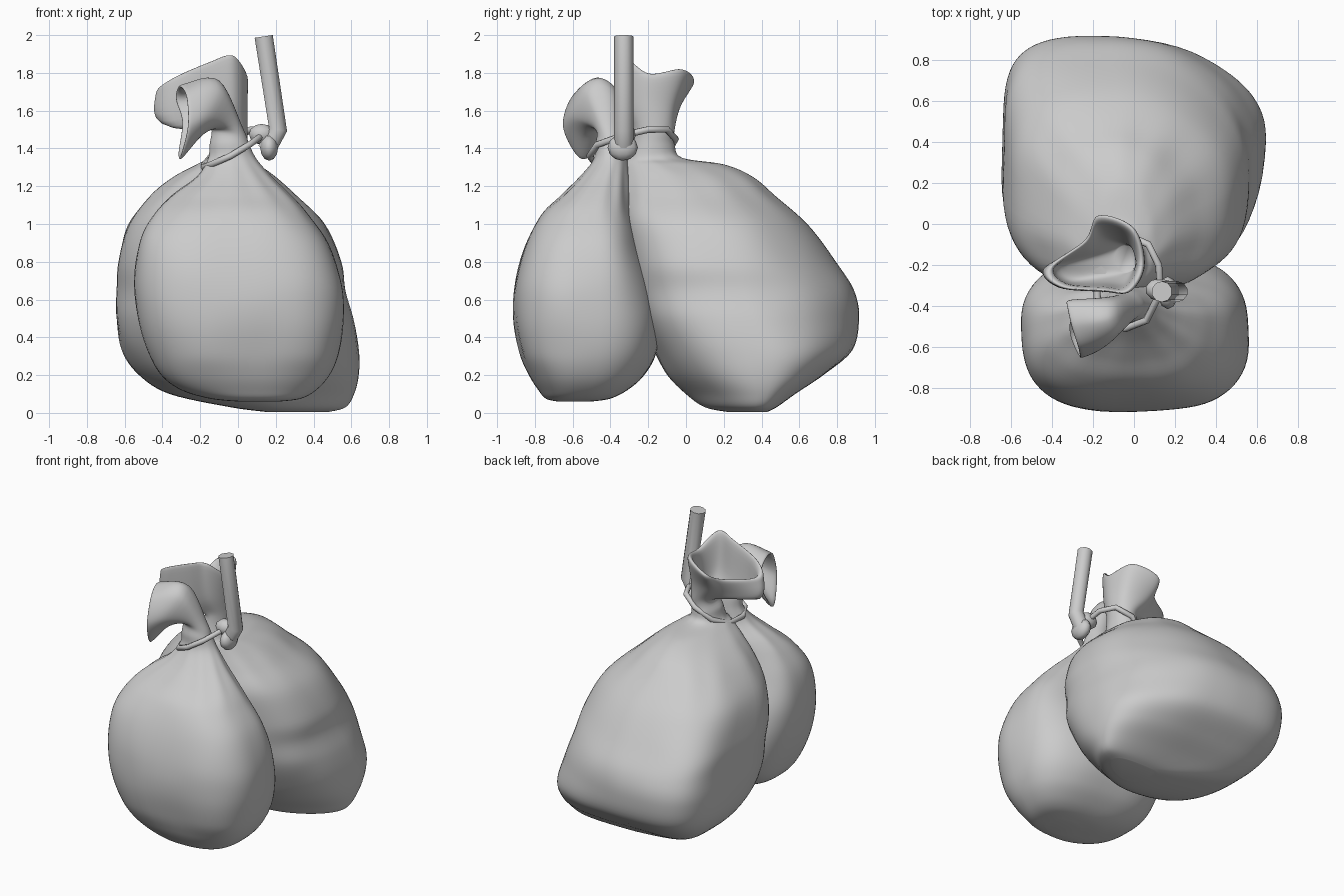
import bpy, bmesh, math
from mathutils import Vector, noise

if "Cube" in bpy.data.objects:
    bpy.data.objects.remove(bpy.data.objects["Cube"])

N = 72  # vertices around each sack


def spline(p0, p1, p2, p3, t):
    return 0.5 * (2 * p1 + (p2 - p0) * t + (2 * p0 - 5 * p1 + 4 * p2 - p3) * t * t
                  + (3 * p1 - p0 - 3 * p2 + p3) * t ** 3)


def section(z, x0, x1, y0, y1, cx, cy, low, high):
    """Ring with its own extent and squareness in each quadrant."""
    ring = []
    for i in range(N):
        a = 2 * math.pi * i / N
        c, s = math.cos(a), math.sin(a)
        q = int(4 * i / N)
        n = low[q] + (high[q] - low[q]) * min(1, z / 0.5)
        # relax to a round section near the neck
        n = 2 + (n - 2) * max(0, min(1, (1.3 - z) / 0.4))
        rx = (x1 - cx) if c > 0 else (cx - x0)
        ry = (y1 - cy) if s > 0 else (cy - y0)
        ring.append(Vector((cx + math.copysign(abs(c) ** (2 / n), c) * rx,
                            cy + math.copysign(abs(s) ** (2 / n), s) * ry, z)))
    return ring


def outline(points):
    """Smooth closed ring through a few control points."""
    p = [Vector(q) for q in points]
    m = len(p)
    ring = []
    for i in range(N):
        u = i * m / N
        k = int(u)
        ring.append(spline(p[k - 1], p[k], p[(k + 1) % m], p[(k + 2) % m], u - k))
    return ring


def centre(ring):
    return sum(ring, Vector()) / len(ring)


def shrink(ring, f):
    c = centre(ring)
    return [c + (v - c) * f for v in ring]


def loft(name, rings, steps, wrinkle, seed):
    """Skin a smooth surface through the rings, with pleats and cloth lumps."""
    full = []
    last = len(rings) - 1
    for k in range(last):
        a, b, c, d = rings[max(k - 1, 0)], rings[k], rings[k + 1], rings[min(k + 2, last)]
        for s in range(steps):
            full.append([spline(*q, s / steps) for q in zip(a, b, c, d)])
    full.append(rings[last])
    bm = bmesh.new()
    rows = []
    for ring in full:
        c = centre(ring)
        row = []
        for i, v in enumerate(ring):
            pleat = math.exp(-((c.z - 1.17) / 0.13) ** 2) * math.sin(11 * 2 * math.pi * i / N + seed)
            lump = noise.noise(v * 3.2 + Vector((seed, 0, 0))) * min(1, max(0, 1.4 - c.z) * 3)
            lump *= min(1, 0.15 + c.z * 3)
            out = (v - c).normalized() if (v - c).length > 1e-6 else Vector()
            row.append(bm.verts.new(v + out * (pleat * 0.004 + lump * wrinkle)))
        rows.append(row)
    for r0, r1 in zip(rows, rows[1:]):
        for i in range(N):
            j = (i + 1) % N
            bm.faces.new((r0[i], r0[j], r1[j], r1[i]))
    bm.faces.new(rows[0][::-1])
    bm.faces.new(rows[-1])
    me = bpy.data.meshes.new(name)
    bm.to_mesh(me)
    bm.free()
    me.shade_smooth()
    ob = bpy.data.objects.new(name, me)
    bpy.context.collection.objects.link(ob)


def sack(name, profile, mid, rim, low, high, wrinkle, seed):
    rings = [section(*p, low, high) for p in profile]
    neck = rings[-1]
    mid, rim = outline(mid), outline(rim)
    rings += [mid, rim, shrink(rim, 0.86), shrink(mid, 0.78), shrink(neck, 0.6)]
    loft(name, rings, 6, wrinkle, seed)


# large rear sack: z, x min, x max, y min, y max, centre x, centre y
rear = [
    (0.005, 0.15, 0.48, 0.22, 0.43, 0.27, 0.36),
    (0.03, -0.04, 0.57, 0.10, 0.48, 0.18, 0.38),
    (0.10, -0.36, 0.615, 0.00, 0.58, 0.03, 0.40),
    (0.20, -0.52, 0.638, -0.10, 0.73, -0.06, 0.40),
    (0.33, -0.61, 0.638, -0.17, 0.88, -0.11, 0.39),
    (0.50, -0.64, 0.61, -0.24, 0.92, -0.13, 0.36),
    (0.65, -0.64, 0.565, -0.28, 0.89, -0.12, 0.30),
    (0.80, -0.635, 0.545, -0.30, 0.79, -0.10, 0.22),
    (1.00, -0.58, 0.46, -0.33, 0.64, -0.08, 0.12),
    (1.15, -0.46, 0.31, -0.34, 0.47, -0.07, 0.04),
    (1.25, -0.34, 0.20, -0.34, 0.35, -0.07, -0.02),
    (1.315, -0.22, 0.11, -0.33, 0.2, -0.06, -0.12),
    (1.35, -0.16, 0.06, -0.31, -0.02, -0.05, -0.18),
    (1.42, -0.14, 0.05, -0.29, -0.06, -0.05, -0.18),
    (1.50, -0.13, 0.05, -0.28, -0.06, -0.04, -0.17),
]
sack("rear_sack", rear,
     [(0.05, -.2, 1.64), (0.01, -.07, 1.63), (-.13, -.03, 1.62), (-.22, -.12, 1.56),
      (-.41, -.21, 1.55), (-.34, -.3, 1.52), (-.14, -.31, 1.58), (-.01, -.31, 1.64)],
     [(0.05, -.2, 1.78), (0.0, -.02, 1.80), (-.17, .04, 1.74), (-.24, -.08, 1.67),
      (-.43, -.22, 1.68), (-.36, -.31, 1.74), (-.15, -.33, 1.83), (-.02, -.33, 1.87)],
     (3.0, 4.2, 2.3, 1.5), (2.0, 3.7, 2.8, 3.1), 0.012, 3.0)

# smaller front sack with its mouth flopped to the left
front = [
    (0.06, 0.00, 0.22, -0.68, -0.50, 0.10, -0.60),
    (0.075, -0.15, 0.33, -0.74, -0.40, 0.07, -0.58),
    (0.12, -0.30, 0.41, -0.78, -0.31, 0.04, -0.55),
    (0.20, -0.41, 0.48, -0.83, -0.22, 0.02, -0.53),
    (0.32, -0.48, 0.53, -0.88, -0.155, 0.01, -0.52),
    (0.50, -0.53, 0.56, -0.91, -0.14, 0.0, -0.51),
    (0.70, -0.545, 0.545, -0.905, -0.18, 0.0, -0.51),
    (0.90, -0.52, 0.48, -0.85, -0.25, 0.0, -0.50),
    (1.05, -0.45, 0.37, -0.77, -0.28, 0.0, -0.48),
    (1.15, -0.36, 0.28, -0.66, -0.29, 0.0, -0.46),
    (1.25, -0.22, 0.18, -0.56, -0.30, -0.01, -0.43),
    (1.34, -0.16, 0.10, -0.49, -0.31, -0.03, -0.40),
    (1.42, -0.15, 0.06, -0.48, -0.32, -0.04, -0.40),
    (1.50, -0.14, 0.03, -0.48, -0.34, -0.05, -0.41),
]
sack("front_sack", front,
     [(-.10, -.46, 1.76), (-.11, -.38, 1.72), (-.16, -.36, 1.65), (-.17, -.40, 1.57),
      (-.18, -.46, 1.50), (-.19, -.55, 1.47), (-.15, -.60, 1.56), (-.09, -.54, 1.70)],
     [(-.28, -.5, 1.74), (-.30, -.41, 1.72), (-.31, -.37, 1.66), (-.28, -.41, 1.54),
      (-.30, -.49, 1.38), (-.29, -.57, 1.36), (-.25, -.65, 1.52), (-.25, -.60, 1.68)],
     (2.7, 3.0, 2.4, 2.4), (2.7, 2.7, 2.9, 2.8), 0.015, 7.0)


def finish(ob, convert=False):
    bpy.ops.object.select_all(action='DESELECT')
    ob.select_set(True)
    bpy.context.view_layer.objects.active = ob
    if convert:
        bpy.ops.object.convert(target='MESH')
    bpy.ops.object.shade_smooth_by_angle(angle=math.radians(50))


def tube(name, points, radius, cyclic, sides):
    cu = bpy.data.curves.new(name, 'CURVE')
    cu.dimensions = '3D'
    cu.bevel_depth = radius
    cu.bevel_resolution = sides // 2 - 2
    cu.use_fill_caps = True
    sp = cu.splines.new('POLY')
    sp.points.add(len(points) - 1)
    for p, co in zip(sp.points, points):
        p.co = (*co, 1)
    sp.use_cyclic_u = cyclic
    ob = bpy.data.objects.new(name, cu)
    bpy.context.collection.objects.link(ob)
    finish(ob, True)


# cord looped round both necks
tube("neck_cord", [(.13, -.33, 1.47), (.12, -.2, 1.5), (.07, -.1, 1.5), (-.03, -.055, 1.45),
                   (-.13, -.1, 1.37), (-.18, -.22, 1.31), (-.18, -.38, 1.3), (-.13, -.48, 1.32),
                   (-.04, -.51, 1.36), (.06, -.47, 1.42)], 0.018, True, 8)

# hanging rope
tube("hanging_rope", [(.15, -.33, 1.39), (.212, -.33, 1.5), (.136, -.33, 1.993)],
     0.051, False, 10)

# knot lumps
for i, (loc, size) in enumerate([((.125, -.32, 1.475), (.07, .055, .055)),
                                 ((.165, -.335, 1.405), (.05, .08, .07))]):
    bpy.ops.mesh.primitive_uv_sphere_add(segments=10, ring_count=6, radius=1, location=loc)
    knot = bpy.context.object
    knot.name = f"knot_{i + 1}"
    knot.scale = size
    finish(knot)
